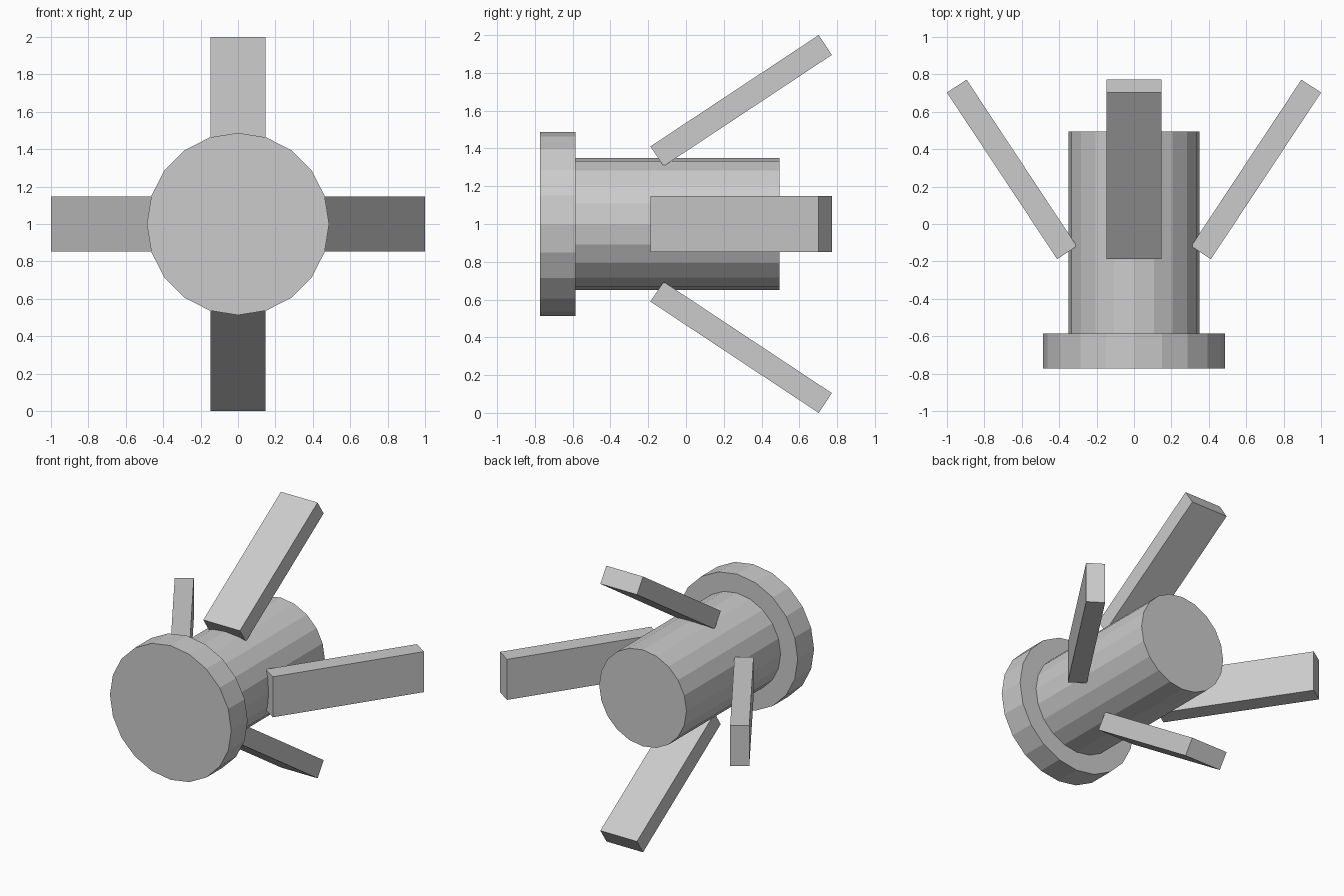
import bpy, math
from mathutils import Matrix, Vector

if "Cube" in bpy.data.objects:
    bpy.data.objects.remove(bpy.data.objects["Cube"])

grey = bpy.data.materials.new("plain grey")
grey.diffuse_color = (0.6, 0.6, 0.6, 1)
grey.use_nodes = True
grey.node_tree.nodes["Principled BSDF"].inputs["Base Color"].default_value = grey.diffuse_color
CENTRE = Matrix.Translation((0, 0, 1))


def finish(name, matrix):
    ob = bpy.context.object
    ob.name = name
    ob.data.transform(matrix)
    ob.data.materials.append(grey)
    return ob


def drum(name, radius, y0, y1):
    # 20-sided cylinder lying along y
    bpy.ops.mesh.primitive_cylinder_add(vertices=20, radius=radius, depth=y1 - y0)
    lay = Matrix.Rotation(math.pi / 2, 4, 'X')
    return finish(name, Matrix.Translation((0, (y0 + y1) / 2, 1)) @ lay)


# Body and wider front flange
drum("body", 0.35, -0.585, 0.495)
drum("front_flange", 0.487, -0.773, -0.585)

# Four flat arms splayed outwards towards the back
size = Matrix.Diagonal(Vector((0.294, 1.068, 0.126, 1)))
tilt = Matrix.Rotation(math.radians(33.5), 4, 'X')
place = Matrix.Translation((0, 0.292, 0.653))
for i, side in enumerate(("top", "right", "bottom", "left")):
    bpy.ops.mesh.primitive_cube_add(size=1)
    turn = Matrix.Rotation(i * math.pi / 2, 4, 'Y')
    finish(side + "_arm", CENTRE @ turn @ place @ tilt @ size)
